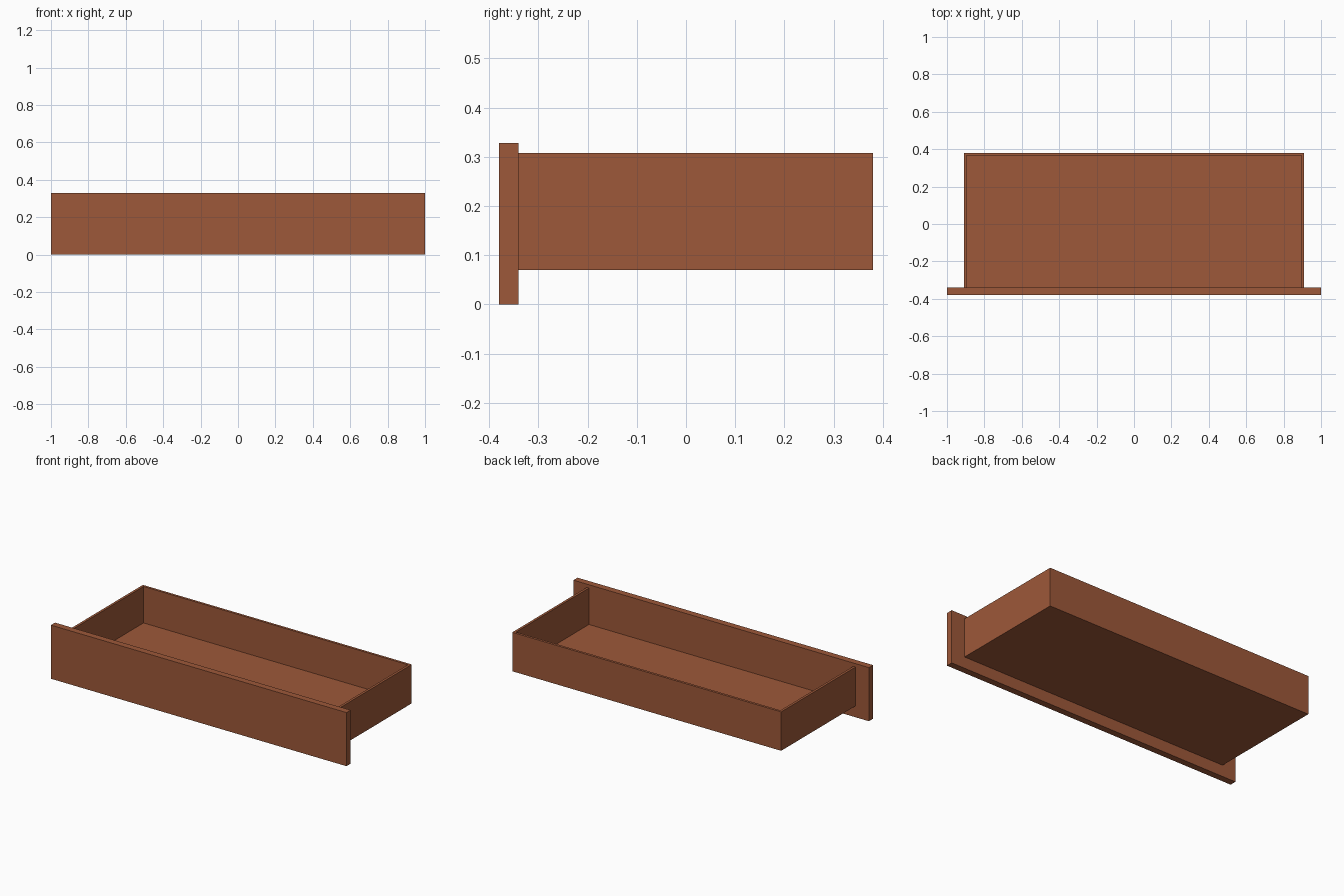
import bpy

if "Cube" in bpy.data.objects:
    bpy.data.objects.remove(bpy.data.objects["Cube"])

wood = bpy.data.materials.new("reddish_brown_wood")
wood.diffuse_color = (0.34, 0.098, 0.041, 1)
wood.use_nodes = True
wood.node_tree.nodes["Principled BSDF"].inputs["Base Color"].default_value = wood.diffuse_color


def board(name, lo, hi):
    """Axis-aligned board between two opposite corners."""
    bpy.ops.mesh.primitive_cube_add(size=1, location=[(a + b) / 2 for a, b in zip(lo, hi)])
    ob = bpy.context.object
    ob.name = name
    ob.scale = [b - a for a, b in zip(lo, hi)]
    bpy.ops.object.transform_apply(location=False, rotation=False, scale=True)
    ob.data.materials.append(wood)
    return ob


W, T = 0.91, 0.015            # tray half width, board thickness
FRONT, BACK = -0.34, 0.38     # tray depth range
BOTTOM, TOP = 0.07, 0.308     # tray height range

# Wide front panel, overhanging the tray on all sides
board("front_panel", (-1, -0.38, 0), (1, FRONT, 0.328))

# Thin-walled tray
board("tray_floor", (-W, FRONT, BOTTOM), (W, BACK, BOTTOM + T))
board("back_wall", (-W, BACK - T, BOTTOM + T), (W, BACK, TOP))
for side, x in (("left", -W), ("right", W - T)):
    board(side + "_wall", (x, FRONT, BOTTOM + T), (x + T, BACK - T, TOP))
